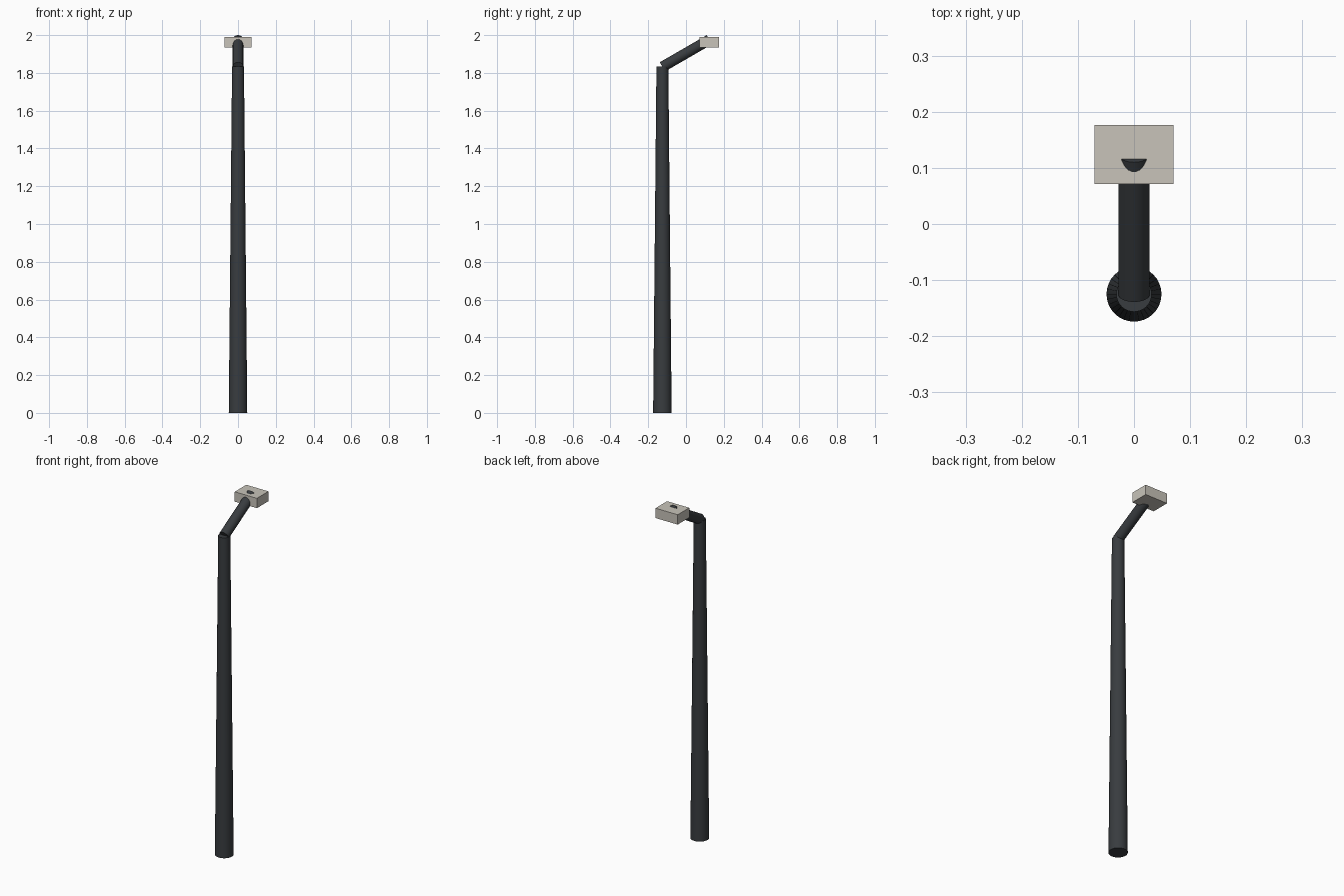
import bpy
from math import radians, sin, cos, tan
from mathutils import Vector

if "Cube" in bpy.data.objects:
    bpy.data.objects.remove(bpy.data.objects["Cube"])


def material(name, rgb):
    mat = bpy.data.materials.new(name)
    mat.diffuse_color = (*rgb, 1)
    mat.use_nodes = True
    mat.node_tree.nodes["Principled BSDF"].inputs["Base Color"].default_value = mat.diffuse_color
    return mat


def tube(name, start, end, r1, r2, mat):
    """Capped, optionally tapered tube between two points."""
    start, end = Vector(start), Vector(end)
    axis = end - start
    bpy.ops.mesh.primitive_cone_add(
        vertices=32, radius1=r1, radius2=r2, depth=axis.length,
        location=(start + end) / 2,
        rotation=axis.to_track_quat('Z', 'Y').to_euler())
    obj = bpy.context.object
    obj.name = name
    obj.data.materials.append(mat)
    bpy.ops.object.shade_smooth_by_angle(angle=radians(30))
    return obj


dark = material("dark_metal", (0.04, 0.045, 0.05))
pale = material("pale_housing", (0.58, 0.55, 0.49))

POLE_Y, POLE_TOP = -0.125, 1.833
ARM_R, TILT, REACH = 0.028, radians(30), 0.249

# Tapered upright
tube("pole", (0, POLE_Y, 0), (0, POLE_Y, POLE_TOP), 0.049, 0.0315, dark)

# Arm rising at 30 degrees, its end poking through the lamp's top
arm_end_z = 2.0 - ARM_R * cos(TILT)
tube("arm", (0, POLE_Y, arm_end_z - REACH * tan(TILT)),
     (0, POLE_Y + REACH, arm_end_z), ARM_R, ARM_R, dark)

# Box lamp head
bpy.ops.mesh.primitive_cube_add(size=1, location=(0, 0.1235, 1.9615))
lamp = bpy.context.object
lamp.name = "lamp_head"
lamp.scale = (0.141, 0.105, 0.0565)
bpy.ops.object.transform_apply(location=False, rotation=False, scale=True)
lamp.data.materials.append(pale)
